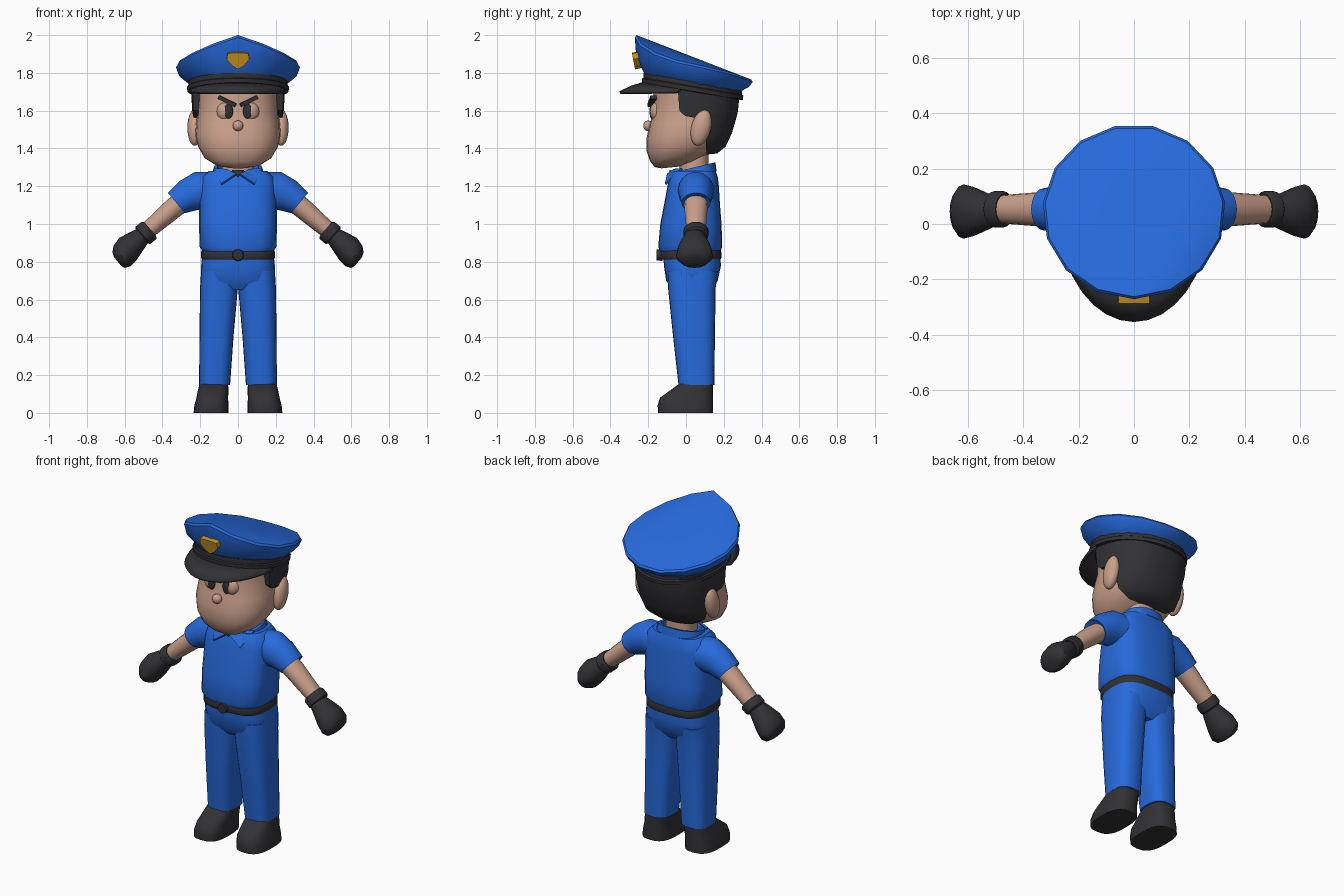
import bpy, bmesh, math
from mathutils import Matrix, Vector

cube = bpy.data.objects.get("Cube")
if cube:
    bpy.data.objects.remove(cube)


def material(name, rgb):
    m = bpy.data.materials.new(name)
    m.use_nodes = True
    m.diffuse_color = (*rgb, 1)
    m.node_tree.nodes["Principled BSDF"].inputs["Base Color"].default_value = (*rgb, 1)
    return m


BLUE = material("uniform blue", (0.02, 0.145, 0.72))
DARK = material("charcoal", (0.032, 0.032, 0.037))
SKIN = material("skin", (0.59, 0.35, 0.255))
GOLD = material("gold", (0.58, 0.29, 0.015))


def finish(name, bm, mat, mirror=False, smooth=40, thick=0):
    bmesh.ops.recalc_face_normals(bm, faces=bm.faces)
    mesh = bpy.data.meshes.new(name)
    bm.to_mesh(mesh)
    bm.free()
    ob = bpy.data.objects.new(name, mesh)
    bpy.context.collection.objects.link(ob)
    mesh.materials.append(mat)
    bpy.ops.object.select_all(action="DESELECT")
    ob.select_set(True)
    bpy.context.view_layer.objects.active = ob
    if smooth:
        bpy.ops.object.shade_smooth_by_angle(angle=math.radians(smooth))
    if thick:
        mod = ob.modifiers.new("thickness", "SOLIDIFY")
        mod.thickness, mod.offset = thick, 0
    if mirror:
        ob.modifiers.new("mirror", "MIRROR")
    return ob


def loft(name, rings, mat, caps=True, **kw):
    """Skin a list of closed point rings."""
    bm = bmesh.new()
    rows = [[bm.verts.new(p) for p in ring] for ring in rings]
    n = len(rows[0])
    for a, b in zip(rows, rows[1:]):
        for i in range(n):
            j = (i + 1) % n
            bm.faces.new((a[i], a[j], b[j], b[i]))
    if caps:
        bm.faces.new(rows[0])
        bm.faces.new(rows[-1])
    return finish(name, bm, mat, **kw)


def ring(z, rx, y0, y1, cx=0, p=2.4, tilt=0, cut=None, n=24):
    """Horizontal superellipse between y0 and y1, optionally cut off in front."""
    cy, ry = (y0 + y1) / 2, (y1 - y0) / 2
    if cut is None:
        angles = [2 * math.pi * i / n for i in range(n)]
    else:
        s = max(-1, min(1, (cut - cy) / ry))
        t0 = math.asin(math.copysign(abs(s) ** (p / 2), s))
        angles = [t0 + (math.pi - 2 * t0) * i / (n - 1) for i in range(n)]
    pts = []
    for t in angles:
        c, s = math.cos(t), math.sin(t)
        x = cx + rx * math.copysign(abs(c) ** (2 / p), c)
        y = cy + ry * math.copysign(abs(s) ** (2 / p), s)
        pts.append(Vector((x, y, z + tilt * (y - cy))))
    return pts


def arm_ring(x, z, half, depth, angle, cy=0.053, n=16):
    """Ring across the arm, which points down and outward by angle."""
    a = math.radians(angle)
    up = Vector((math.sin(a), 0, math.cos(a)))
    turns = [2 * math.pi * i / n for i in range(n)]
    return [Vector((x, cy, z)) + up * half * math.cos(t)
            + Vector((0, depth * math.sin(t), 0)) for t in turns]


def ball(name, centre, radii, mat, tilt=0, **kw):
    bm = bmesh.new()
    m = Matrix.Translation(centre) @ Matrix.Rotation(tilt, 4, "X") @ Matrix.Diagonal((*radii, 1))
    bmesh.ops.create_uvsphere(bm, u_segments=20, v_segments=12, radius=1, matrix=m)
    return finish(name, bm, mat, smooth=60, **kw)


def plate(name, points, mat, thick, **kw):
    bm = bmesh.new()
    bm.faces.new([bm.verts.new(p) for p in points])
    return finish(name, bm, mat, smooth=0, thick=thick, **kw)


# Shoes, legs and hips
loft("shoes", [ring(z, rx, y0, 0.142, cx, 2.8) for z, rx, y0, cx in (
    (0, 0.092, -0.148, 0.143), (0.04, 0.09, -0.15, 0.141), (0.08, 0.084, -0.138, 0.136),
    (0.115, 0.081, -0.09, 0.132), (0.155, 0.076, -0.035, 0.128))], DARK, mirror=True)
loft("trouser_legs", [ring(z, rx, y0, y1, cx, 2.8) for z, rx, y0, y1, cx in (
    (0.148, 0.082, -0.04, 0.15, 0.124), (0.4, 0.09, -0.068, 0.153, 0.114),
    (0.66, 0.1, -0.095, 0.157, 0.101), (0.75, 0.097, -0.1, 0.17, 0.098))], BLUE, mirror=True)
loft("hips", [ring(z, rx, y0, y1, p=3) for z, rx, y0, y1 in (
    (0.65, 0.16, -0.07, 0.13), (0.7, 0.198, -0.105, 0.168),
    (0.78, 0.195, -0.117, 0.185), (0.83, 0.19, -0.12, 0.182))], BLUE)

# Belt and buckle
loft("belt", [ring(z, 0.195 + d, -0.137 - d, 0.187 + d, p=3)
              for z, d in ((0.812, -0.004), (0.82, 0), (0.853, 0), (0.86, -0.004))], DARK)
bm = bmesh.new()
bmesh.ops.create_cone(bm, cap_ends=True, segments=16, radius1=0.032, radius2=0.028, depth=0.03,
                      matrix=Matrix.Translation((0, -0.14, 0.836)) @ Matrix.Rotation(math.pi / 2, 4, "X"))
finish("belt_buckle", bm, DARK)

# Shirt
loft("shirt_body", [ring(z, rx, y0, y1, p=3) for z, rx, y0, y1 in (
    (0.855, 0.188, -0.138, 0.183), (0.88, 0.204, -0.147, 0.192), (1.0, 0.206, -0.136, 0.188),
    (1.1, 0.205, -0.117, 0.18), (1.2, 0.203, -0.098, 0.174), (1.25, 0.19, -0.086, 0.168),
    (1.28, 0.155, -0.07, 0.158))], BLUE)
loft("collar", [ring(z, rx, y0, y1, tilt=0.24) for z, rx, y0, y1 in (
    (1.25, 0.14, -0.08, 0.162), (1.3, 0.128, -0.068, 0.156), (1.3, 0.11, -0.05, 0.14),
    (1.27, 0.1, -0.04, 0.13))], BLUE)
plate("collar_flaps", [(0.125, -0.02, 1.293), (0.088, -0.108, 1.21),
                       (0.008, -0.096, 1.263), (0.06, -0.062, 1.288)], BLUE, 0.012, mirror=True)
plate("undershirt", [(0.032, -0.082, 1.285), (-0.032, -0.082, 1.285), (0, -0.095, 1.25)], DARK, 0.008)
loft("neck", [ring(z, 0.085, -0.035, 0.12) for z in (1.25, 1.4)], SKIN)

# Arms
loft("sleeves", [arm_ring(*s) for s in (
    (0.12, 1.175, 0.1, 0.1, 5), (0.2, 1.175, 0.105, 0.095, 15), (0.26, 1.152, 0.09, 0.087, 30),
    (0.326, 1.111, 0.07, 0.076, 40), (0.318, 1.118, 0.055, 0.06, 40))], BLUE, mirror=True)
loft("forearms", [arm_ring(*s) for s in (
    (0.28, 1.13, 0.055, 0.064, 40), (0.34, 1.085, 0.055, 0.062, 40),
    (0.49, 0.955, 0.044, 0.05, 41))], SKIN, mirror=True)
loft("glove_cuffs", [arm_ring(*s) for s in (
    (0.465, 0.972, 0.053, 0.058, 41), (0.472, 0.966, 0.06, 0.066, 41),
    (0.503, 0.94, 0.06, 0.066, 41), (0.51, 0.934, 0.05, 0.058, 41))], DARK, mirror=True)
loft("glove_hands", [arm_ring(*s, cy=0.045) for s in (
    (0.5, 0.942, 0.045, 0.052, 41), (0.54, 0.908, 0.06, 0.07, 41), (0.583, 0.868, 0.074, 0.09, 40),
    (0.615, 0.83, 0.07, 0.098, 39), (0.632, 0.808, 0.052, 0.078, 39),
    (0.638, 0.802, 0.03, 0.05, 39))], DARK, mirror=True)

# Head, ears and nose
loft("head", [ring(z, rx, y0, y1, tilt=k) for z, rx, y0, y1, k in (
    (1.3, 0.05, -0.13, -0.02, 0.1), (1.317, 0.12, -0.165, 0.05, 0.15),
    (1.355, 0.18, -0.19, 0.13, 0.15), (1.41, 0.212, -0.21, 0.18, 0.1),
    (1.47, 0.226, -0.208, 0.21, 0.05), (1.53, 0.222, -0.192, 0.23, 0),
    (1.58, 0.215, -0.178, 0.24, 0), (1.65, 0.213, -0.172, 0.24, 0),
    (1.74, 0.21, -0.17, 0.23, 0))], SKIN, smooth=60)
ball("ears", (0.23, 0.08, 1.51), (0.038, 0.052, 0.098), SKIN, math.radians(-14), mirror=True)
ball("nose", (0, -0.2, 1.52), (0.028, 0.026, 0.028), SKIN)

# Hair wraps the back of the head, with sideburns in front of the ears
loft("hair", [ring(z, rx, -0.2, y1, cut=cut, tilt=k) for z, rx, y1, cut, k in (
    (1.355, 0.16, 0.165, 0.11, 0.1), (1.41, 0.215, 0.21, 0.105, 0), (1.48, 0.232, 0.243, 0.105, 0),
    (1.555, 0.236, 0.265, 0.09, 0), (1.572, 0.238, 0.27, -0.005, 0),
    (1.6, 0.243, 0.276, -0.035, 0), (1.73, 0.25, 0.285, -0.045, -0.14))], DARK)

# Eyes and brows
ball("eyes", (0.066, -0.15, 1.595), (0.048, 0.04, 0.052), SKIN, mirror=True)
ball("pupils", (0.05, -0.183, 1.597), (0.024, 0.01, 0.04), DARK, mirror=True)
bm = bmesh.new()
bmesh.ops.create_cube(bm, size=1, matrix=Matrix.Translation((0.058, -0.178, 1.65))
                      @ Matrix.Rotation(math.radians(10), 4, "Z")
                      @ Matrix.Rotation(math.radians(-26), 4, "Y")
                      @ Matrix.Diagonal((0.1, 0.035, 0.02, 1)))
finish("brows", bm, DARK, mirror=True, smooth=0)

# Cap band
loft("cap_band", [ring(z, r, 0.035 - r, 0.035 + r, p=2, tilt=-0.17, n=30) for z, r in (
    (1.7, 0.255), (1.703, 0.268), (1.725, 0.27), (1.73, 0.262), (1.755, 0.262))], DARK)

# Cap visor
bm = bmesh.new()
rows = []
for i in range(15):
    a = math.radians(-77 + 11 * i)
    s, c = math.sin(a), math.cos(a)
    rows.append([bm.verts.new(p) for p in (
        (0.24 * s, 0.035 - 0.24 * c, 1.705 + 0.045 * c),
        (0.265 * s, 0.035 - 0.32 * c, 1.698 + 0.028 * c),
        (0.265 * s, 0.035 - 0.385 * c, 1.695))])
for a, b in zip(rows, rows[1:]):
    for j in range(2):
        bm.faces.new((a[j], a[j + 1], b[j + 1], b[j]))
finish("cap_visor", bm, DARK, thick=0.016)

# Cap crown: flared wall rising to a front peak, closed by a top fanned from that peak
HEIGHTS = (2.0, 1.955, 1.907, 1.867, 1.84, 1.812, 1.785, 1.765)
SIDES = 15
bm = bmesh.new()
rows = [[], [], [], []]
for i in range(SIDES):
    a = 2 * math.pi * i / SIDES
    s, c = math.sin(a), math.cos(a)
    top = HEIGHTS[min(i, SIDES - i)]
    base = 1.74 + 0.045 * c
    rim = base + (top - base) * 0.45
    for row, r, z in zip(rows, (0.255, 0.312, 0.33, 0.322), (base, rim, top - 0.012, top)):
        front = 0.02 * (1 - (z - base) / (top - base)) if c > 0 else 0
        row.append(bm.verts.new((r * s, 0.045 - (r - 0.015 + front * c) * c, z)))
for a, b in zip(rows, rows[1:]):
    for i in range(SIDES):
        j = (i + 1) % SIDES
        bm.faces.new((a[i], a[j], b[j], b[i]))
for i in range(1, SIDES - 1):
    bm.faces.new((rows[-1][0], rows[-1][i], rows[-1][i + 1]))
finish("cap_crown", bm, BLUE, smooth=35)

# Cap badge
half = [(0, 1.822), (0.032, 1.842), (0.06, 1.875), (0.055, 1.905), (0.02, 1.91)]
outline = half + [(-x, z) for x, z in reversed(half[1:])]
plate("cap_badge", [(x, -0.262 - 0.2 * (z - 1.87), z) for x, z in outline], GOLD, 0.035)
